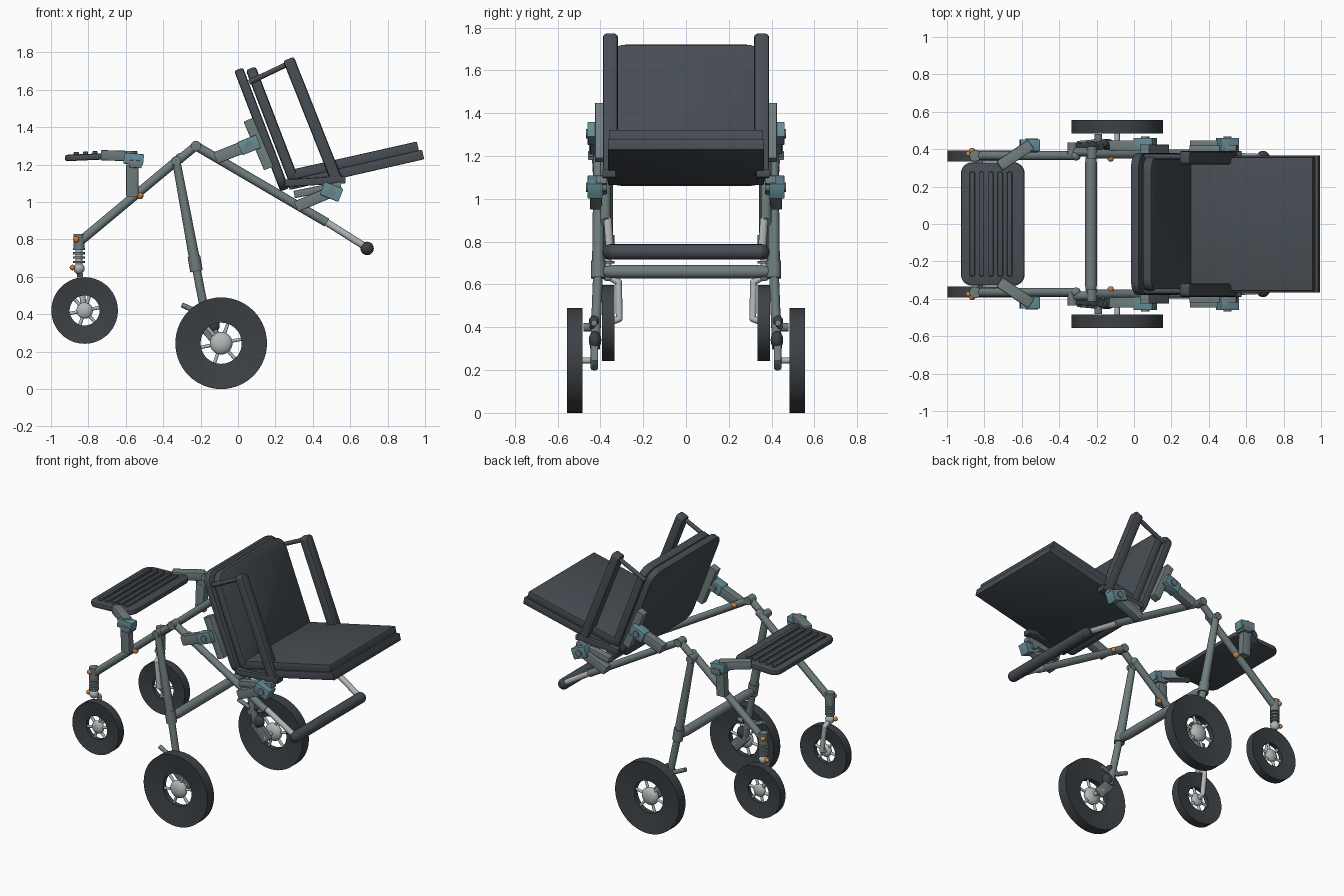
import bpy, bmesh, math
from mathutils import Vector, Matrix

cube = bpy.data.objects.get("Cube")
if cube:
    bpy.data.objects.remove(cube)


def material(name, rgb):
    m = bpy.data.materials.new(name)
    m.use_nodes = True
    m.diffuse_color = (*rgb, 1)
    m.node_tree.nodes["Principled BSDF"].inputs["Base Color"].default_value = (*rgb, 1)
    return m


PAD = material("charcoal padding", (.062, .074, .087))
TYRE = material("dark rubber", (.045, .053, .06))
STEEL = material("grey steel", (.16, .205, .21))
TEAL = material("teal clamp", (.13, .265, .31))
LIGHT = material("light metal", (.45, .48, .48))
ORANGE = material("orange fastener", (.6, .22, .05))


def finish(name, bm, mat):
    bmesh.ops.recalc_face_normals(bm, faces=bm.faces)
    me = bpy.data.meshes.new(name)
    bm.to_mesh(me)
    bm.free()
    ob = bpy.data.objects.new(name, me)
    bpy.context.collection.objects.link(ob)
    me.materials.append(mat)
    bpy.ops.object.select_all(action='DESELECT')
    ob.select_set(True)
    bpy.context.view_layer.objects.active = ob
    bpy.ops.object.shade_smooth_by_angle(angle=math.radians(35))
    return ob


def tube(name, pts, r, mat, r2=None):
    """Round bar through the points, with ball joints at bends."""
    bm = bmesh.new()
    pts = [Vector(p) for p in pts]
    for a, b in zip(pts, pts[1:]):
        d = b - a
        mtx = Matrix.Translation((a + b) / 2) @ d.to_track_quat('Z', 'Y').to_matrix().to_4x4()
        bmesh.ops.create_cone(bm, cap_ends=True, segments=20, radius1=r,
                              radius2=r2 or r, depth=d.length, matrix=mtx)
    for p in pts[1:-1]:
        bmesh.ops.create_uvsphere(bm, u_segments=20, v_segments=10, radius=r,
                                  matrix=Matrix.Translation(p))
    return finish(name, bm, mat)


def ball(name, p, r, mat, squash=1):
    bm = bmesh.new()
    bmesh.ops.create_uvsphere(bm, u_segments=24, v_segments=14, radius=r,
                              matrix=Matrix.Translation(p) @ Matrix.Diagonal((1, squash, 1, 1)))
    return finish(name, bm, mat)


def slab(name, a, b, width, thick, mat, corner=0, soft=.005):
    """Box from a to b, wide in y, with optional rounded plan corners."""
    a, b = Vector(a), Vector(b)
    x = (b - a).normalized()
    y = (Vector((0, 1, 0)) - x * x.y).normalized()
    z = x.cross(y)
    bm = bmesh.new()
    bmesh.ops.create_cube(bm, size=1, matrix=Matrix.Diagonal(((b - a).length, width, thick, 1)))
    if corner:
        up = [e for e in bm.edges
              if abs((e.verts[0].co - e.verts[1].co).normalized().z) > .9]
        bmesh.ops.bevel(bm, geom=up, offset=corner, segments=6, profile=.5, affect='EDGES')
    rim = [e for e in bm.edges if abs(e.verts[0].co.z - e.verts[1].co.z) < 1e-5]
    if soft:
        bmesh.ops.bevel(bm, geom=rim, offset=soft, segments=2, profile=.5, affect='EDGES')
    rot = Matrix((x, y, z)).transposed().to_4x4()
    bm.transform(Matrix.Translation((a + b) / 2) @ rot)
    return finish(name, bm, mat)


def wheel(name, x, y, z, radius, hole, width):
    # Dished tyre turned about its axle
    bm = bmesh.new()
    h, k = width / 2, width / 4
    ring = [bm.verts.new((r, w, 0)) for r, w in
            ((radius, -h), (radius, h), (hole, k), (hole, -k))]
    edges = [bm.edges.new((ring[i], ring[i - 1])) for i in range(4)]
    bmesh.ops.spin(bm, geom=ring + edges, axis=(0, 1, 0), cent=(0, 0, 0),
                   angle=math.tau, steps=56)
    bmesh.ops.remove_doubles(bm, verts=bm.verts, dist=1e-4)
    bm.transform(Matrix.Translation((x, y, z)))
    finish(name + "_tyre", bm, TYRE)
    ball(name + "_hub", (x, y, z), hole * .55, LIGHT, .55)
    for i in range(6):
        t = math.tau * i / 6 + .2
        end = (x + hole * 1.05 * math.cos(t), y, z + hole * 1.05 * math.sin(t))
        tube(f"{name}_spoke_{i}", [(x, y, z), end], .009, LIGHT)


for s, side in ((-1, "front"), (1, "rear")):
    def P(x, y, z):
        return (x, s * y, z)

    # Main wheel, leg and axle
    wheel(side + "_main_wheel", -.09, s * .52, .245, .245, .11, .072)
    tube(side + "_leg_upper", [P(-.33, .41, 1.22), P(-.23, .41, .68)], .022, STEEL, .029)
    tube(side + "_leg_collar", [P(-.236, .41, .71), P(-.222, .41, .63)], .034, STEEL)
    tube(side + "_leg_lower", [P(-.23, .41, .68), P(-.155, .425, .3)], .023, STEEL)
    slab(side + "_axle_plate", P(-.17, .428, .33), P(-.07, .428, .22), .036, .07, STEEL, .015)
    tube(side + "_axle", [P(-.09, .41, .245), P(-.09, .52, .245)], .014, LIGHT)
    # Brake
    tube(side + "_brake_arm", [P(-.3, .43, .45), P(-.19, .44, .4), P(-.1, .43, .42)], .014, STEEL)
    tube(side + "_brake_pin", [P(-.19, .4, .4), P(-.19, .48, .4)], .02, STEEL)
    ball(side + "_brake_housing", P(-.14, .425, .34), .042, TYRE, .7)
    ball(side + "_brake_knob", P(-.16, .43, .43), .024, TYRE)

    # Frame rails
    tube(side + "_back_rail", [P(-.85, .365, .785), P(-.31, .365, 1.235)], .024, STEEL)
    ball(side + "_back_rail_cap", P(-.31, .365, 1.235), .026, STEEL)
    tube(side + "_hinge_link", [P(-.34, .385, 1.205), P(-.225, .385, 1.3)], .023, STEEL)
    tube(side + "_leg_pivot", [P(-.33, .36, 1.22), P(-.33, .435, 1.22)], .026, STEEL)
    tube(side + "_peak_pivot", [P(-.225, .35, 1.3), P(-.225, .415, 1.3)], .027, STEEL)
    tube(side + "_seat_rail", [P(-.225, .375, 1.3), P(.475, .375, .89)], .024, STEEL)
    tube(side + "_handle_rail", [P(.46, .365, .9), P(.69, .355, .755)], .019, LIGHT)
    ball(side + "_handle_end", P(.69, .355, .752), .036, TYRE)
    ball(side + "_rail_button", P(-.125, .35, 1.245), .017, ORANGE)
    ball(side + "_back_rail_button", P(-.525, .375, 1.035), .02, ORANGE)

    # Caster with sprung steerer and single sided fork
    wheel(side + "_caster", -.82, s * .363, .42, .178, .08, .058)
    tube(side + "_steerer_head", [P(-.85, .365, .83), P(-.85, .365, .75)], .03, STEEL)
    tube(side + "_steerer", [P(-.85, .365, .76), P(-.85, .365, .63)], .018, LIGHT)
    for i in range(4):
        zc = .68 + i * .023
        tube(f"{side}_spring_coil_{i}", [P(-.85, .365, zc - .006), P(-.85, .365, zc + .006)],
             .031, STEEL)
    ball(side + "_steerer_joint", P(-.85, .365, .645), .03, LIGHT)
    ball(side + "_steerer_button", P(-.885, .375, .65), .015, ORANGE)
    ball(side + "_head_button", P(-.865, .39, .8), .017, ORANGE)
    tube(side + "_fork", [P(-.85, .365, .64), P(-.845, .315, .61), P(-.825, .312, .44),
                          P(-.82, .363, .42)], .016, LIGHT)

    # Tray support
    slab(side + "_tray_post", P(-.565, .405, 1.03), P(-.565, .415, 1.2), .05, .065, STEEL)
    slab(side + "_tray_clamp", P(-.61, .42, 1.235), P(-.505, .42, 1.225), .065, .06, TEAL)
    slab(side + "_tray_clamp_block", P(-.58, .42, 1.205), P(-.515, .42, 1.2), .075, .04, STEEL)
    slab(side + "_tray_arm", P(-.72, .31, 1.25), P(-.55, .425, 1.245), .06, .055, STEEL, .01)

    # Seat clamps
    slab(side + "_upper_link", P(-.12, .42, 1.235), P(.07, .42, 1.31), .055, .065, STEEL)
    slab(side + "_upper_clamp", P(.01, .425, 1.285), P(.11, .425, 1.325), .07, .075, TEAL)
    slab(side + "_upper_bracket", P(.055, .4, 1.44), P(.165, .4, 1.18), .05, .055, STEEL)
    slab(side + "_lower_link", P(.31, .42, .975), P(.5, .42, 1.055), .055, .06, STEEL)
    slab(side + "_lower_clamp", P(.45, .425, 1.075), P(.55, .425, 1.035), .07, .075, TEAL)
    slab(side + "_lower_bracket", P(.3, .395, 1.04), P(.55, .395, 1.09), .05, .04, STEEL)
    for n, cx, cz in (("upper", .06, 1.305), ("lower", .5, 1.055)):
        tube(f"{side}_{n}_clamp_pin", [P(cx, .37, cz), P(cx, .468, cz)], .022, STEEL)

    # Armrest
    slab(side + "_armrest", P(.27, .353, 1.765), P(.53, .353, 1.11), .07, .062, PAD, .02, .012)
    tube(side + "_armrest_top_bar", [P(.06, .36, 1.64), P(.27, .36, 1.74)], .014, PAD)
    slab(side + "_armrest_base", P(.25, .36, 1.1), P(.575, .36, 1.12), .06, .04, PAD)

# Cross bars
tube("cross_bar", [(-.23, -.33, .66), (-.23, .33, .66)], .031, STEEL)
for s in (-1, 1):
    tube("cross_bar_end", [(-.23, s * .33, .66), (-.23, s * .41, .66)], .031, STEEL, .022)
tube("push_handle", [(.69, -.355, .752), (.69, .355, .752)], .036, PAD)

# Backrest and seat cushions
slab("backrest_shell", (.003, 0, 1.71), (.25, 0, 1.065), .76, .05, PAD, .08, .012)
slab("backrest_cushion", (.068, 0, 1.715), (.31, 0, 1.085), .73, .056, PAD, .08, .014)
slab("seat_base", (.27, 0, 1.09), (.99, 0, 1.254), .73, .052, PAD)
slab("seat_cushion", (.28, 0, 1.145), (.962, 0, 1.298), .715, .052, PAD)

# Ribbed tray
slab("tray", (-.925, 0, 1.235), (-.585, 0, 1.25), .66, .034, PAD, .06, .01)
for i in range(5):
    x = -.865 + i * .05
    slab(f"tray_rib_{i}", (x - .014, 0, 1.258 + i * .002), (x + .014, 0, 1.259 + i * .002),
         .56, .02, PAD, .01, .006)
